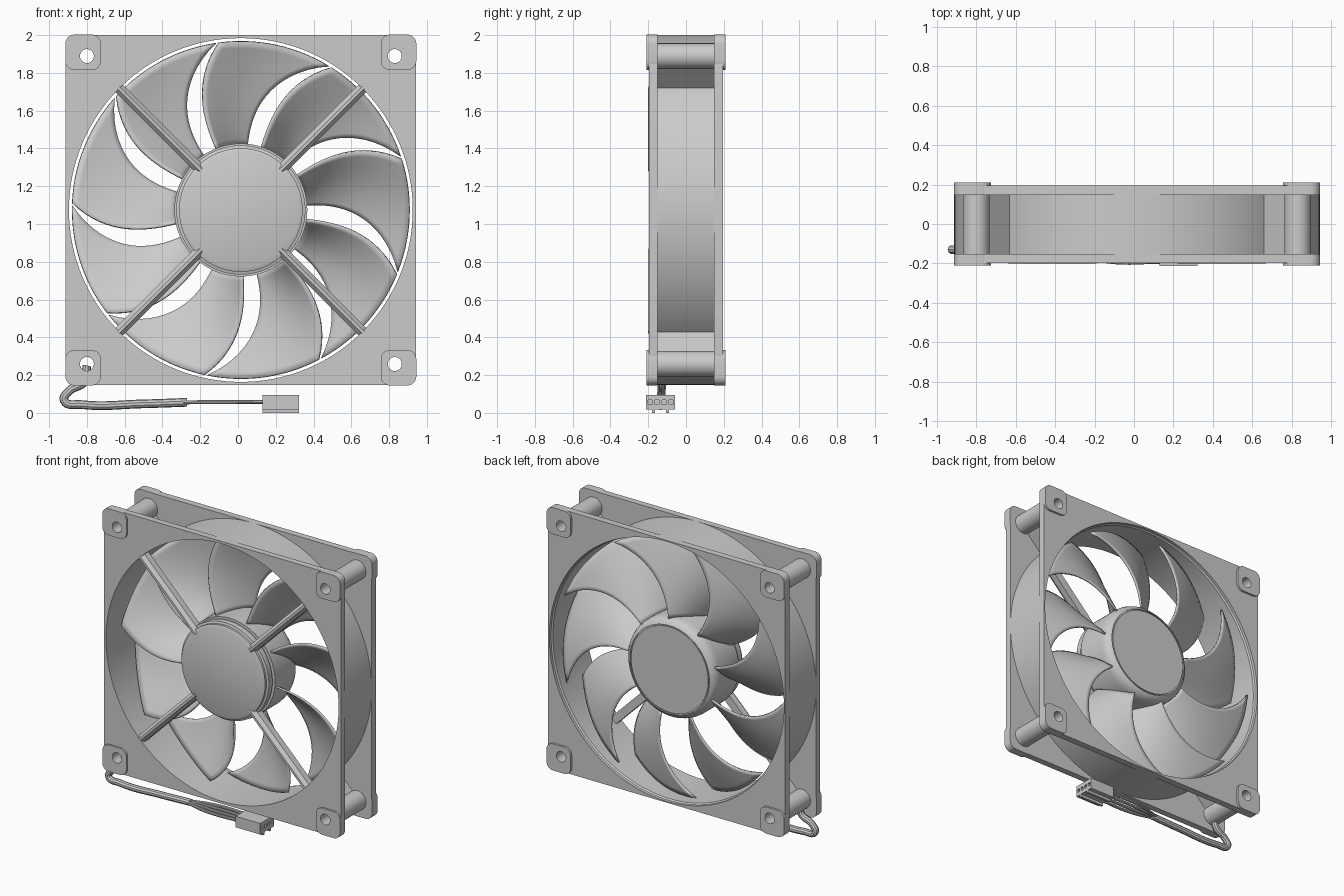
import bpy, bmesh, math
from math import sin, cos, pi, radians
from mathutils import Matrix, Vector

if "Cube" in bpy.data.objects:
    bpy.data.objects.remove(bpy.data.objects["Cube"])

CX, CZ = 0.015, 1.074        # fan axis
HALF, BORE, MOUNT = 0.93, 0.91, 0.815
CORNERS = [(sx, sz) for sx in (-1, 1) for sz in (-1, 1)]


def link(name, bm):
    bmesh.ops.recalc_face_normals(bm, faces=bm.faces)
    me = bpy.data.meshes.new(name)
    bm.to_mesh(me)
    bm.free()
    ob = bpy.data.objects.new(name, me)
    bpy.context.collection.objects.link(ob)
    return ob


def lathe(name, profile, x=CX, z=CZ, n=96, closed=False):
    """Revolve (radius, y) points around a y-parallel axis; open profiles get flat caps."""
    bm = bmesh.new()
    rings = [[bm.verts.new((x + r * cos(2 * pi * i / n), y, z + r * sin(2 * pi * i / n)))
              for i in range(n)] for r, y in profile]
    pairs = list(zip(rings, rings[1:])) + ([(rings[-1], rings[0])] if closed else [])
    for a, b in pairs:
        for i in range(n):
            j = (i + 1) % n
            bm.faces.new((a[i], a[j], b[j], b[i]))
    if not closed:
        bm.faces.new(rings[0])
        bm.faces.new(rings[-1])
    return link(name, bm)


def circle(x, z, r, n):
    return [(x + r * cos(2 * pi * i / n), z + r * sin(2 * pi * i / n)) for i in range(n)]


def rounded_square(x, z, h, r):
    pts = []
    for k, (sx, sz) in enumerate([(1, 1), (-1, 1), (-1, -1), (1, -1)]):
        for i in range(7):
            a = radians(90 * k + 15 * i)
            pts.append((x + sx * (h - r) + r * cos(a), z + sz * (h - r) + r * sin(a)))
    return pts


def to_mesh(ob):
    bpy.ops.object.select_all(action='DESELECT')
    bpy.context.view_layer.objects.active = ob
    ob.select_set(True)
    bpy.ops.object.convert(target='MESH')


def plate(name, loops, y0, y1):
    """Flat plate with holes: filled 2D curve, extruded along y."""
    cu = bpy.data.curves.new(name, 'CURVE')
    cu.dimensions, cu.fill_mode = '2D', 'BOTH'
    cu.extrude = (y1 - y0) / 2
    for pts in loops:
        sp = cu.splines.new('POLY')
        sp.points.add(len(pts) - 1)
        for p, (x, z) in zip(sp.points, pts):
            p.co = (x, z, 0, 1)
        sp.use_cyclic_u = True
    ob = bpy.data.objects.new(name, cu)
    bpy.context.collection.objects.link(ob)
    ob.rotation_euler = (pi / 2, 0, 0)
    ob.location.y = (y0 + y1) / 2
    to_mesh(ob)


def tube(name, pts, r):
    cu = bpy.data.curves.new(name, 'CURVE')
    cu.dimensions, cu.bevel_depth, cu.bevel_resolution = '3D', r, 3
    cu.use_fill_caps, cu.resolution_u = True, 8
    sp = cu.splines.new('BEZIER')
    sp.bezier_points.add(len(pts) - 1)
    for p, co in zip(sp.bezier_points, pts):
        p.co = co
        p.handle_left_type = p.handle_right_type = 'AUTO'
    ob = bpy.data.objects.new(name, cu)
    bpy.context.collection.objects.link(ob)
    to_mesh(ob)


def box(name, lo, hi):
    bm = bmesh.new()
    lo, hi = Vector(lo), Vector(hi)
    bmesh.ops.create_cube(bm, size=1, matrix=Matrix.Translation((lo + hi) / 2)
                          @ Matrix.Diagonal((*(hi - lo), 1)))
    return link(name, bm)


def radial_bar(name, angle, section, r0, r1):
    """Extrude a (sideways, y) section outwards from the fan axis."""
    bm = bmesh.new()
    c, s = cos(angle), sin(angle)
    a, b = [[bm.verts.new((CX + r * c - w * s, y, CZ + r * s + w * c)) for w, y in section]
            for r in (r0, r1)]
    for i in range(len(section)):
        j = (i + 1) % len(section)
        bm.faces.new((a[i], a[j], b[j], b[i]))
    bm.faces.new(a)
    bm.faces.new(b)
    return link(name, bm)


# frame: two flanges joined by the barrel
holes = [circle(CX + sx * MOUNT, CZ + sz * MOUNT, 0.037, 24) for sx, sz in CORNERS]
outline = rounded_square(CX, CZ, HALF - 0.003, 0.05)
plate("front_flange", [outline, circle(CX, CZ, BORE, 128)] + holes, -0.197, -0.152)
plate("back_flange", [outline, circle(CX, CZ, BORE + 0.008, 128)] + holes, 0.148, 0.195)
lathe("barrel", [(BORE, -0.152), (0.927, -0.152), (0.927, 0.175), (BORE + 0.008, 0.175), (BORE, 0.165)],
      n=128, closed=True)

# corner pads, screw sleeves and webs
for i, (sx, sz) in enumerate(CORNERS):
    px, pz = CX + sx * 0.835, CZ + sz * 0.835
    hx, hz = CX + sx * MOUNT, CZ + sz * MOUNT
    for side, y0, y1 in (("front", -0.21, -0.152), ("back", 0.148, 0.21)):
        plate(f"{side}_pad_{i}", [rounded_square(px, pz, 0.094, 0.048), circle(hx, hz, 0.037, 24)], y0, y1)
    lathe(f"screw_sleeve_{i}", [(0.037, -0.152), (0.068, -0.152), (0.068, 0.148), (0.037, 0.148)],
          hx, hz, 32, True)
    ang = math.atan2(sz, sx)
    radial_bar(f"corner_web_{i}", ang, [(-.014, -.152), (.014, -.152), (.014, .148), (-.014, .148)],
               0.92, 1.095)
    # strut carrying the motor
    radial_bar(f"strut_{i}", ang, [(-.028, -.13), (-.028, -.175), (-.008, -.2), (.008, -.2),
                                   (.028, -.175), (.028, -.13)], 0.3, 0.915)

# motor base and rotor hub
lathe("motor_base", [(0.305, -0.195), (0.327, -0.186), (0.327, -0.17), (0.342, -0.165), (0.342, -0.125)])
lathe("rotor_hub", [(0.352, -0.11), (0.352, 0.09), (0.349, 0.115), (0.34, 0.138), (0.327, 0.153), (0.311, 0.162),
                    (0.311, 0.154), (0.302, 0.154), (0.302, 0.162)])

# nine swept blades
NR, NS = 16, 14
bm = bmesh.new()
grid = []
for i in range(NR + 1):
    t = i / NR
    r = 0.343 + 0.55 * t
    a_lo = 124.5 - 1.4 * t - 24.6 * t * t
    a_hi = 151.5 + 4 * t - 18 * t * t
    y_lo, y_hi = 0.13 - 0.01 * t, -0.085 + 0.035 * t
    row = []
    for j in range(NS + 1):
        s = j / NS
        a = radians(a_lo + (a_hi - a_lo) * s)
        y = y_lo + (y_hi - y_lo) * s + 0.025 * sin(pi * s)
        row.append(bm.verts.new((r * cos(a), y, r * sin(a))))
    grid.append(row)
for i in range(NR):
    for j in range(NS):
        bm.faces.new((grid[i][j], grid[i + 1][j], grid[i + 1][j + 1], grid[i][j + 1]))
first = link("blade_0", bm)
for k in range(9):
    ob = first if k == 0 else bpy.data.objects.new(f"blade_{k}", first.data)
    if k:
        bpy.context.collection.objects.link(ob)
    ob.location = (CX, 0, CZ)
    ob.rotation_euler = (0, radians(40 * k), 0)
    mod = ob.modifiers.new("thickness", 'SOLIDIFY')
    mod.thickness, mod.offset = 0.012, 0

# cable, fanned wires and plug
tube("cable", [(-.8, -.12, .25), (-.815, -.125, .165), (-.895, -.13, .115), (-.92, -.13, .065),
               (-.83, -.132, .044), (-.5, -.135, .048), (-.27, -.135, .056)], 0.023)
for k in range(4):
    y = -0.135 + (k - 1.5) * 0.037
    tube(f"wire_{k}", [(-.29, -.135 + (k - 1.5) * .01, .056), (-.12, y, .057), (.14, y, .058)], 0.011)
plug = box("plug", (0.13, -0.212, 0.018), (0.322, -0.058, 0.096))
for k in range(4):
    y = -0.135 + (k - 1.5) * 0.037
    cut = box(f"socket_cutter_{k}", (0.24, y - 0.011, 0.045), (0.4, y + 0.011, 0.068))
    cut.hide_render = True
    cut.hide_set(True)
    mod = plug.modifiers.new("socket", 'BOOLEAN')
    mod.object, mod.operation, mod.solver = cut, 'DIFFERENCE', 'EXACT'
for k, y in enumerate((-0.172, -0.098)):
    box(f"plug_rib_{k}", (0.13, y - 0.008, 0.0), (0.322, y + 0.008, 0.02))

# smooth shading with sharp edges
bpy.ops.object.select_all(action='DESELECT')
for ob in bpy.context.collection.objects:
    if ob.type == 'MESH' and not ob.hide_render:
        ob.select_set(True)
        bpy.context.view_layer.objects.active = ob
bpy.ops.object.shade_smooth_by_angle(angle=radians(35))
